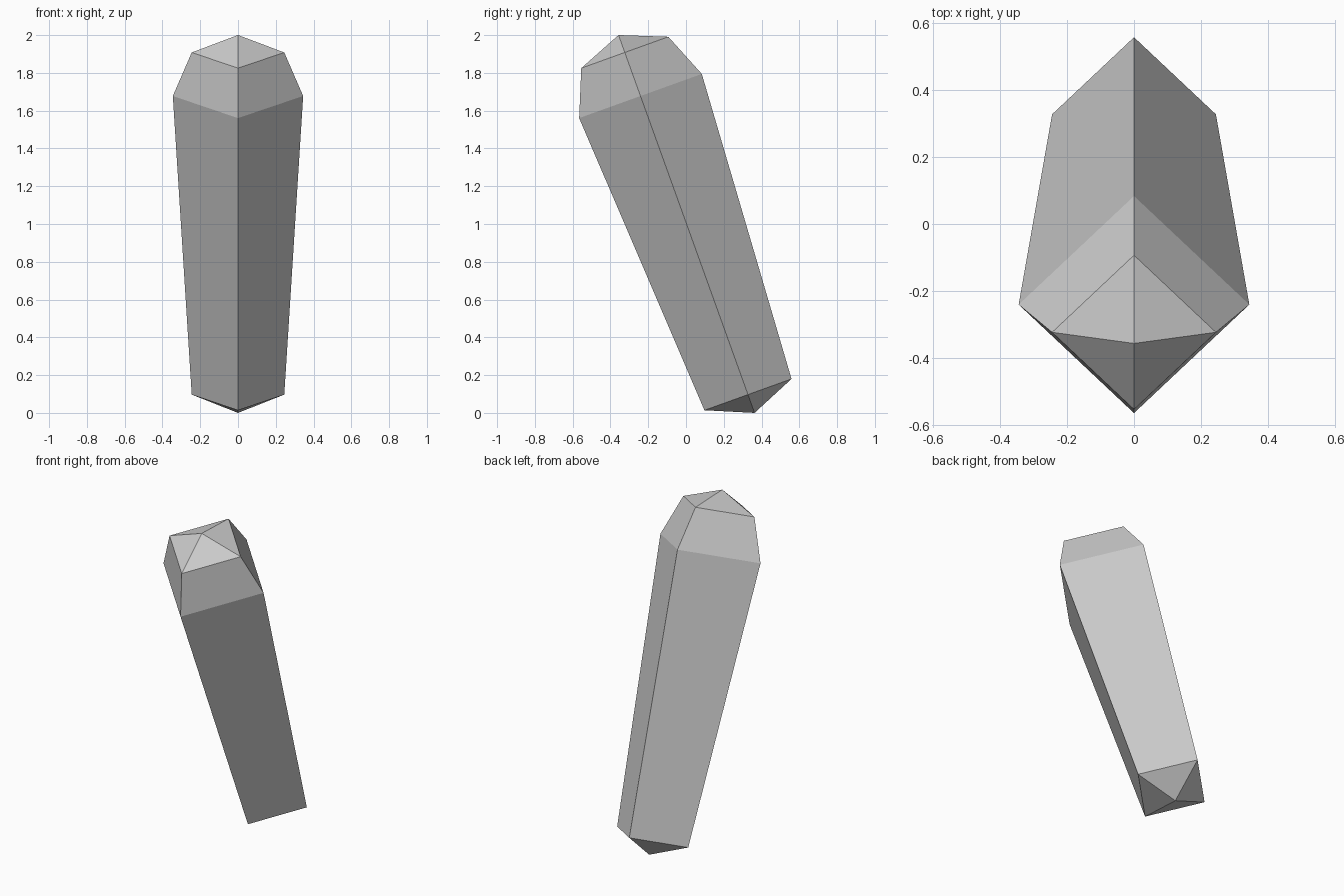
import bpy, bmesh, math
from mathutils import Matrix

if "Cube" in bpy.data.objects:
    bpy.data.objects.remove(bpy.data.objects["Cube"])

# Crystal profile: (radius, distance along the tilted axis)
PROFILE = [(0.245, 0.103), (0.345, 1.783), (0.245, 2.028)]
LENGTH, SIDES, TILT = 2.126, 4, math.radians(19.8)

bm = bmesh.new()
rings = [[bm.verts.new((r * math.cos(a), r * math.sin(a), h))
          for a in (2 * math.pi * i / SIDES for i in range(SIDES))]
         for r, h in PROFILE]
bottom_tip = bm.verts.new((0, 0, 0))
top_tip = bm.verts.new((0, 0, LENGTH))

# Shaft and shoulder bands, plus the pointed ends
for i in range(SIDES):
    j = (i + 1) % SIDES
    for low, high in zip(rings, rings[1:]):
        bm.faces.new((low[i], low[j], high[j], high[i]))
    bm.faces.new((bottom_tip, rings[0][j], rings[0][i]))
    bm.faces.new((rings[-1][i], rings[-1][j], top_tip))

# Lean the crystal towards the front
bm.transform(Matrix.Translation((0, 0.363, 0)) @ Matrix.Rotation(TILT, 4, 'X'))
bmesh.ops.recalc_face_normals(bm, faces=bm.faces)

mesh = bpy.data.meshes.new("crystal")
bm.to_mesh(mesh)
bm.free()
bpy.context.collection.objects.link(bpy.data.objects.new("crystal", mesh))
